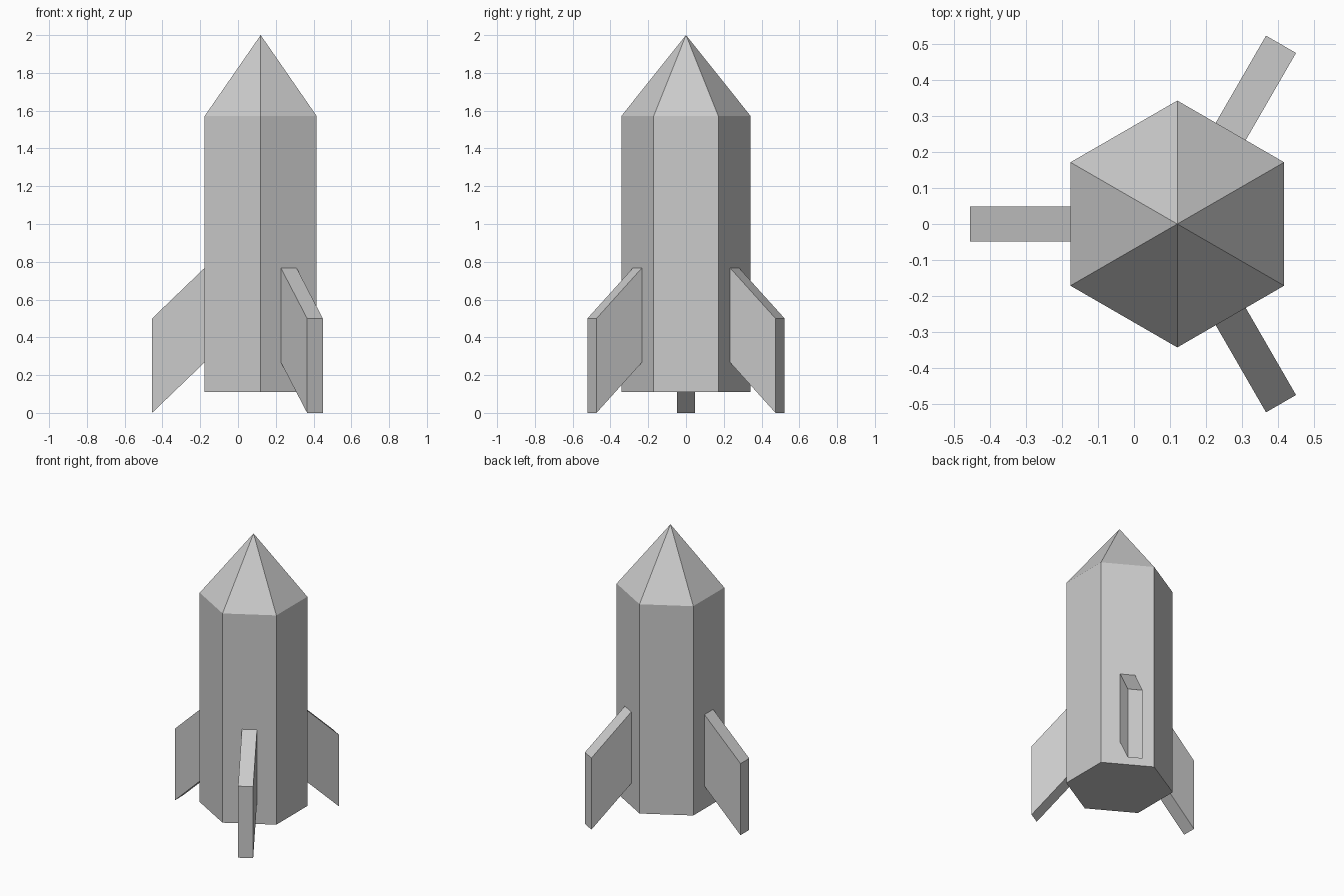
import bpy, bmesh
from math import sin, cos, pi, radians
from mathutils import Matrix, Vector

if "Cube" in bpy.data.objects:
    bpy.data.objects.remove(bpy.data.objects["Cube"])

CX = 0.12                      # rocket axis
R = 0.342                      # hexagon corner radius
FLAT = R * cos(pi / 6)         # distance from axis to a hull face


def extrude_profile(name, points, offset, matrix):
    """Solid made by pushing a flat polygon along an offset."""
    bm = bmesh.new()
    face = bm.faces.new([bm.verts.new(p) for p in points])
    ext = bmesh.ops.extrude_face_region(bm, geom=[face], use_keep_orig=True)
    moved = [v for v in ext["geom"] if isinstance(v, bmesh.types.BMVert)]
    bmesh.ops.translate(bm, verts=moved, vec=offset)
    bmesh.ops.recalc_face_normals(bm, faces=bm.faces)
    mesh = bpy.data.meshes.new(name)
    obj = bpy.data.objects.new(name, mesh)
    bpy.context.collection.objects.link(obj)
    obj.matrix_world = matrix
    return obj, bm


# Hull: hexagonal prism whose top face is poked up into a pointed nose
hexagon = [(R * cos(radians(30 + 60 * i)), R * sin(radians(30 + 60 * i)), 0.11)
           for i in range(6)]
hull, bm = extrude_profile("hull", hexagon, Vector((0, 0, 1.462)),
                           Matrix.Translation((CX, 0, 0)))
top = max(bm.faces, key=lambda f: f.calc_center_median().z)
tip = bmesh.ops.poke(bm, faces=[top])["verts"][0]
tip.co.z = 2.0
bmesh.ops.recalc_face_normals(bm, faces=bm.faces)
bm.to_mesh(hull.data)
bm.free()

# Fins: swept-back slabs on every other hull face, rooted slightly inside it
OUT, HALF, ROOT = 0.575, 0.048, 0.01
rise = 0.268 * ROOT / (OUT - FLAT)
fin_profile = [(FLAT - ROOT, -HALF, 0.268 + rise), (OUT, -HALF, 0.0),
               (OUT, -HALF, 0.50), (FLAT - ROOT, -HALF, 0.768 + rise)]
for i, angle in enumerate((60, 180, 300)):
    fin, bm = extrude_profile(
        f"fin_{i + 1}", fin_profile, Vector((0, 2 * HALF, 0)),
        Matrix.Translation((CX, 0, 0)) @ Matrix.Rotation(radians(angle), 4, 'Z'))
    bm.to_mesh(fin.data)
    bm.free()
